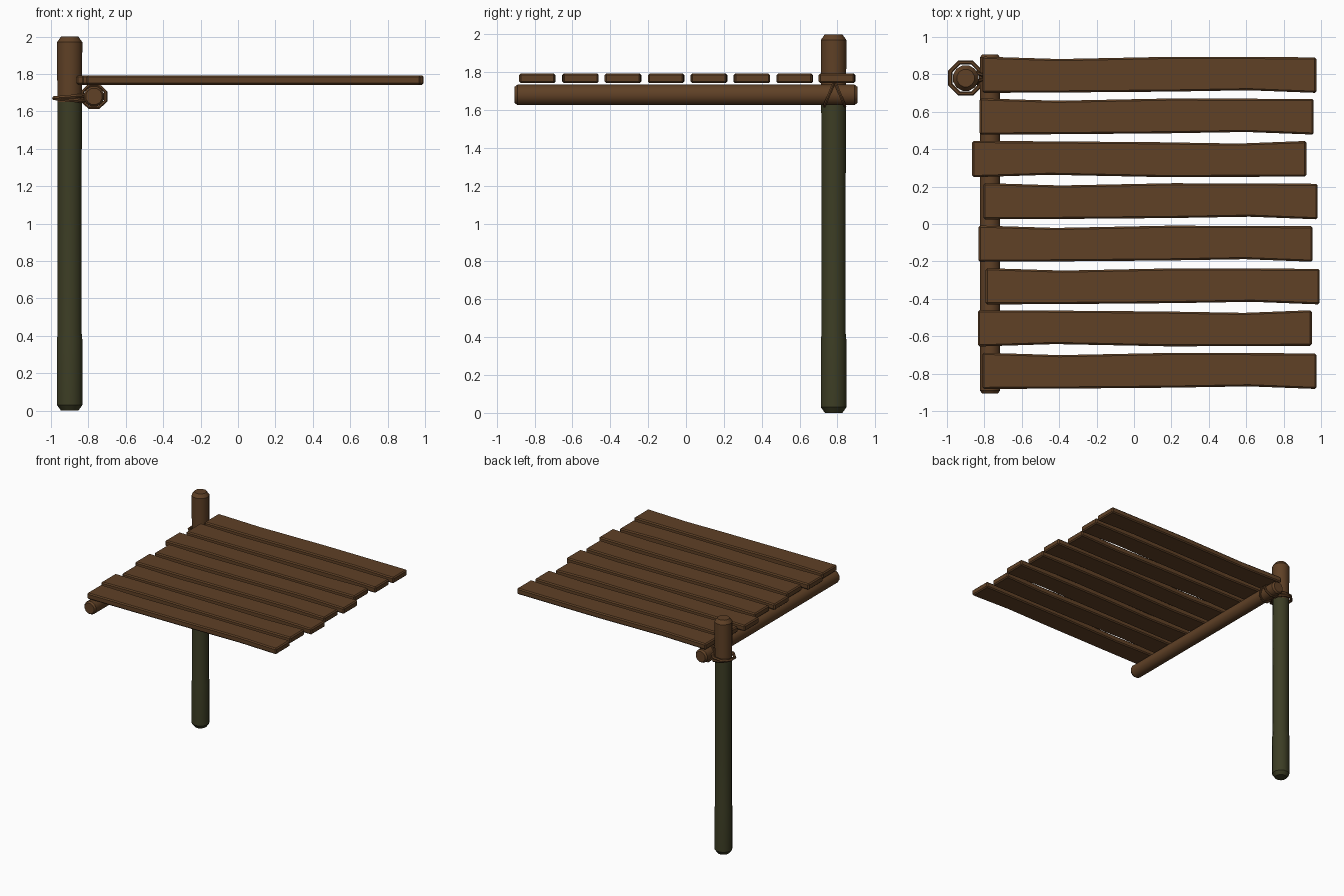
import bpy, bmesh, math
from mathutils import Vector, Matrix

if "Cube" in bpy.data.objects:
    bpy.data.objects.remove(bpy.data.objects["Cube"])


def material(name, rgb):
    m = bpy.data.materials.new(name)
    m.diffuse_color = (*rgb, 1)
    m.use_nodes = True
    m.node_tree.nodes["Principled BSDF"].inputs["Base Color"].default_value = m.diffuse_color
    return m


BROWN = material("brown wood", (0.115, 0.052, 0.019))
GREEN = material("mossy green", (0.046, 0.047, 0.018))


def finish(name, bm, mats, smooth=None):
    bmesh.ops.recalc_face_normals(bm, faces=bm.faces[:])
    me = bpy.data.meshes.new(name)
    bm.to_mesh(me)
    bm.free()
    for m in mats:
        me.materials.append(m)
    ob = bpy.data.objects.new(name, me)
    bpy.context.collection.objects.link(ob)
    if smooth:
        bpy.ops.object.select_all(action='DESELECT')
        ob.select_set(True)
        bpy.context.view_layer.objects.active = ob
        bpy.ops.object.shade_smooth_by_angle(angle=math.radians(smooth))
    return ob


def log(profile, sides, matrix):
    """Closed round timber from (radius, height) pairs."""
    bm = bmesh.new()
    rings = []
    for r, z in profile:
        rings.append([bm.verts.new(matrix @ Vector((
            r * math.cos(math.tau * (i + .5) / sides),
            r * math.sin(math.tau * (i + .5) / sides), z))) for i in range(sides)])
    for a, b in zip(rings, rings[1:]):
        for i in range(sides):
            j = (i + 1) % sides
            bm.faces.new((a[i], a[j], b[j], b[i]))
    bm.faces.new(rings[0][::-1])
    bm.faces.new(rings[-1])
    return bm


def rope(name, radius, thick, matrix, sides=8, tube=6):
    """Faceted rope loop."""
    bm = bmesh.new()
    rings = []
    for i in range(sides):
        a = math.tau * (i + .5) / sides
        ring = []
        for k in range(tube):
            t = math.tau * k / tube
            r = radius + thick * math.cos(t)
            ring.append(bm.verts.new(matrix @ Vector(
                (r * math.cos(a), r * math.sin(a), thick * math.sin(t)))))
        rings.append(ring)
    for i in range(sides):
        a, b = rings[i], rings[(i + 1) % sides]
        for k in range(tube):
            n = (k + 1) % tube
            bm.faces.new((a[k], b[k], b[n], a[n]))
    finish(name, bm, [BROWN], 40)


# Post, mossy below the lashing
bm = log([(.048, 0), (.07, .03), (.07, .38), (.066, .42), (.066, 1.2), (.068, 1.65),
          (.07, 1.97), (.048, 2.0)], 12, Matrix.Translation((-.9, .78, 0)))
for f in bm.faces:
    f.material_index = 1 if f.calc_center_median().z < 1.65 else 0
finish("post", bm, [BROWN, GREEN], 35)

# Beam under the planks
bm = log([(.045, -.905), (.056, -.89), (.056, .89), (.045, .905)], 12,
         Matrix.Translation((-.77, 0, 1.68)) @ Matrix.Rotation(-math.pi / 2, 4, 'X'))
finish("beam", bm, [BROWN], 35)

# Planks: centre x, centre y, side flip
PLANKS = [(.082, .798, 1), (.068, .575, 1), (.028, .347, -1), (.088, .122, 1),
          (.062, -.105, 1), (.1, -.333, 1), (.058, -.558, -1), (.083, -.785, 1)]
# lengthwise stations: x, upper edge, lower edge
SHAPE = [(-.893, .097, -.097), (-.48, .084, -.095), (.12, .096, -.09),
         (.53, .095, -.083), (.893, .093, -.097)]
for n, (cx, cy, flip) in enumerate(PLANKS):
    bm = bmesh.new()
    rings = []
    for x, hi, lo in SHAPE:
        rings.append([bm.verts.new((cx + x, cy + flip * y, z)) for y, z in
                      ((hi, 1.742), (hi, 1.793), (lo, 1.793), (lo, 1.742))])
    for a, b in zip(rings, rings[1:]):
        for i in range(4):
            j = (i + 1) % 4
            bm.faces.new((a[i], a[j], b[j], b[i]))
    bm.faces.new(rings[0])
    bm.faces.new(rings[-1])
    bmesh.ops.recalc_face_normals(bm, faces=bm.faces[:])
    sharp = [e for e in bm.edges if e.calc_face_angle() > 1]
    bmesh.ops.bevel(bm, geom=sharp, offset=.009, segments=1, affect='EDGES')
    finish(f"plank_{n + 1}", bm, [BROWN])

# Lashing: loops round the post and crossed loops round the beam
for n, (z, tilt) in enumerate(((1.662, 6), (1.678, -5))):
    rope(f"post_rope_{n + 1}", .09, .012, Matrix.Translation((-.9, .78, z))
         @ Matrix.Rotation(math.radians(tilt), 4, 'Y'))
for n, s in enumerate((-1, 1)):
    rope(f"beam_rope_{n + 1}", .068, .009, Matrix.Translation((-.77, .785 + s * .03, 1.68))
         @ Matrix.Rotation(math.pi / 2 + s * math.radians(22), 4, 'X'))
